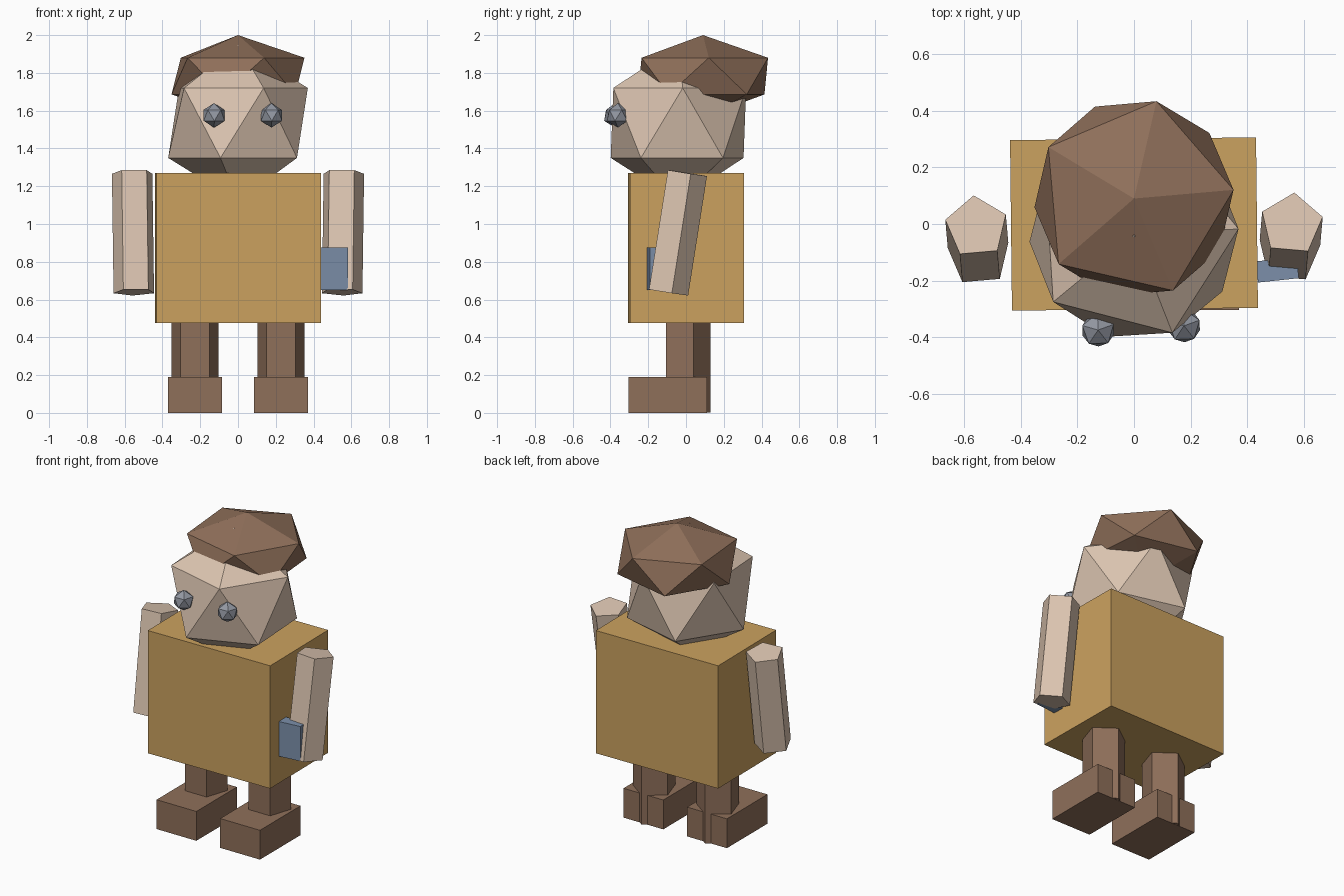
import bpy
from math import radians

cube = bpy.data.objects.get("Cube")
if cube:
    bpy.data.objects.remove(cube, do_unlink=True)


def material(name, colour):
    mat = bpy.data.materials.new(name)
    mat.use_nodes = True
    mat.diffuse_color = (*colour, 1)
    mat.node_tree.nodes["Principled BSDF"].inputs["Base Color"].default_value = (*colour, 1)
    return mat


gold = material("gold cloth", (0.60, 0.36, 0.115))
skin = material("pale skin", (0.72, 0.56, 0.44))
brown = material("brown leather", (0.275, 0.16, 0.102))
blue = material("slate blue", (0.20, 0.275, 0.40))
grey = material("steel grey", (0.29, 0.31, 0.36))


def finish(name, mat, scale, tilt=0, turn=0):
    obj = bpy.context.object
    obj.name = name
    obj.scale = scale
    obj.rotation_euler = (radians(tilt), 0, radians(turn))
    obj.data.materials.append(mat)
    return obj


def box(name, mat, centre, size, turn=0):
    bpy.ops.mesh.primitive_cube_add(size=1, location=centre)
    return finish(name, mat, size, turn=turn)


def gem(name, mat, centre, scale, turn=0):
    bpy.ops.mesh.primitive_ico_sphere_add(subdivisions=1, radius=1, location=centre)
    return finish(name, mat, scale, turn=turn)


def limb(name, mat, centre, radius, length, tilt=0, turn=0):
    bpy.ops.mesh.primitive_cylinder_add(vertices=5, radius=radius, depth=length, location=centre)
    return finish(name, mat, (1, 1, 1), tilt, turn)


# Torso
box("torso", gold, (0, 0, 0.873), (0.87, 0.603, 0.795), turn=0.65)

# Arms, legs and feet
for side, s in (("left", 1), ("right", -1)):
    y = -0.05 if s > 0 else -0.06
    limb(side + "_arm", skin, (s * 0.553, y, 0.955), 0.113, 0.64, tilt=-9, turn=-5 * s)
    limb(side + "_leg", brown, (s * 0.228, 0, 0.251), 0.131, 0.5)
    box(side + "_foot", brown, (s * 0.228, -0.097, 0.095), (0.285, 0.415, 0.19))

# Head and cap
gem("head", skin, (0, -0.04, 1.535), (0.414, 0.414, 0.414), turn=3.5)
gem("cap", brown, (0, 0.09, 1.783), (0.395, 0.395, 0.217), turn=5)

# Eyes
gem("left_eye", grey, (0.177, -0.36, 1.575), (0.065, 0.065, 0.065), turn=20)
gem("right_eye", grey, (-0.127, -0.375, 1.575), (0.065, 0.065, 0.065), turn=20)

# Handheld block
box("handheld_block", blue, (0.507, -0.162, 0.763), (0.145, 0.075, 0.225), turn=6)
